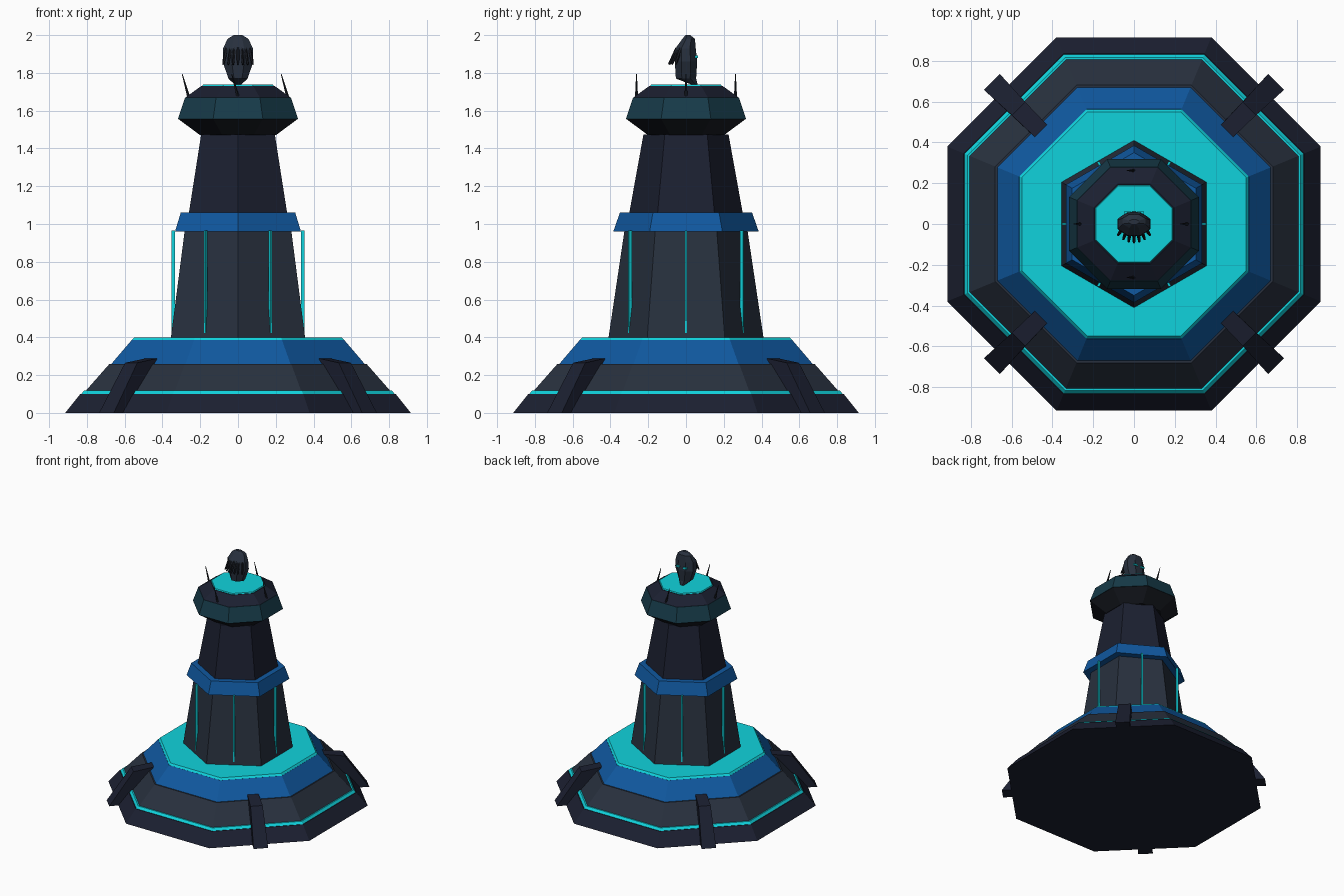
import bpy, bmesh
from math import pi, cos, sin
from mathutils import Vector, Matrix

if "Cube" in bpy.data.objects:
    bpy.data.objects.remove(bpy.data.objects["Cube"])


def mat(name, rgb):
    m = bpy.data.materials.new(name)
    m.diffuse_color = (*rgb, 1)
    m.use_nodes = True
    m.node_tree.nodes["Principled BSDF"].inputs["Base Color"].default_value = m.diffuse_color
    return m


NAVY = mat("navy", (0.011, 0.014, 0.030))
SLATE = mat("slate", (0.021, 0.030, 0.048))
BLUE = mat("blue", (0.005, 0.098, 0.35))
CYAN = mat("cyan", (0.005, 0.65, 0.72))
TEAL = mat("teal", (0.008, 0.042, 0.065))
BLACK = mat("charcoal", (0.009, 0.011, 0.016))


def finish(name, bm, material):
    bmesh.ops.recalc_face_normals(bm, faces=bm.faces)
    me = bpy.data.meshes.new(name)
    bm.to_mesh(me)
    bm.free()
    me.materials.append(material)
    ob = bpy.data.objects.new(name, me)
    bpy.context.collection.objects.link(ob)
    return ob


def loft(name, rings, n, start, material):
    """Skin n-sided rings given as (z, centre y, radius x, radius y)."""
    bm = bmesh.new()
    loops = [[bm.verts.new((rx * cos(start + 2 * pi * i / n),
                            cy + ry * sin(start + 2 * pi * i / n), z))
              for i in range(n)] for z, cy, rx, ry in rings]
    for a, b in zip(loops, loops[1:]):
        for i in range(n):
            j = (i + 1) % n
            bm.faces.new((a[i], a[j], b[j], b[i]))
    bm.faces.new(loops[0])
    bm.faces.new(loops[-1])
    return finish(name, bm, material)


def octagon(name, profile, material):
    # profile gives (z, distance to the flat side)
    k = 1 / cos(pi / 8)
    return loft(name, [(z, 0, a * k, a * k) for z, a in profile], 8, pi / 8, material)


def hexagon(name, profile, material):
    return loft(name, [(z, 0, r, r) for z, r in profile], 6, pi / 2, material)


def spike(name, a, b, r1, r2, sides, material):
    a, b = Vector(a), Vector(b)
    bm = bmesh.new()
    rot = (b - a).to_track_quat('Z', 'Y').to_matrix().to_4x4()
    bmesh.ops.create_cone(bm, cap_ends=True, segments=sides, radius1=r1, radius2=r2,
                          depth=(b - a).length,
                          matrix=Matrix.Translation((a + b) / 2) @ rot)
    return finish(name, bm, material)


def block(name, centre, size, angle, material):
    bm = bmesh.new()
    bmesh.ops.create_cube(bm, size=1, matrix=Matrix.Rotation(angle, 4, 'Z')
                          @ Matrix.Translation(centre) @ Matrix.Diagonal((*size, 1)))
    return finish(name, bm, material)


# stepped octagonal base
octagon("base_foot", [(0, 0.915), (0.10, 0.835)], NAVY)
octagon("base_light_ring", [(0.10, 0.83), (0.118, 0.815)], CYAN)
octagon("base_middle", [(0.118, 0.805), (0.26, 0.68)], SLATE)
octagon("base_upper", [(0.26, 0.67), (0.385, 0.563)], BLUE)
octagon("base_deck", [(0.385, 0.562), (0.40, 0.55)], CYAN)

# hexagonal shaft
hexagon("shaft_lower", [(0.40, 0.41), (0.97, 0.325)], SLATE)
hexagon("shaft_collar", [(0.96, 0.385), (1.06, 0.35)], BLUE)
hexagon("shaft_upper", [(1.06, 0.30), (1.475, 0.225)], NAVY)

# octagonal head
octagon("head_underside", [(1.47, 0.20), (1.555, 0.315)], BLACK)
octagon("head_band", [(1.555, 0.318), (1.67, 0.28)], TEAL)
octagon("head_cap", [(1.67, 0.278), (1.73, 0.195)], NAVY)
octagon("head_deck", [(1.73, 0.19), (1.738, 0.186)], CYAN)

# upright light strips, one per shaft side
for i in range(6):
    block(f"light_strip_{i}", (0.343, 0, 0.685), (0.018, 0.012, 0.56), i * pi / 3, CYAN)

# four buttresses on the base diagonals
for i in range(4):
    bm = bmesh.new()
    profile = [(0.62, 0.20, 0.042), (0.64, 0.29, 0.042), (0.80, 0.265, 0.046),
               (0.985, 0.0, 0.055), (0.80, 0.0, 0.046)]
    sides = [[bm.verts.new((r, s * w, z)) for r, z, w in profile] for s in (-1, 1)]
    for s in sides:
        bm.faces.new(s)
    for j in range(5):
        k = (j + 1) % 5
        bm.faces.new((sides[0][j], sides[0][k], sides[1][k], sides[1][j]))
    bmesh.ops.rotate(bm, verts=bm.verts, matrix=Matrix.Rotation(pi / 4 + i * pi / 2, 3, 'Z'))
    finish(f"buttress_{i}", bm, NAVY)

# thin leaning spikes around the head
for i in range(4):
    x, y = 0.262 * cos(i * pi / 2), 0.262 * sin(i * pi / 2)
    spike(f"spike_{i}", (x + 0.002, y, 1.665), (x - 0.034, y, 1.795), 0.009, 0.002, 5, BLACK)

# faceted bust with its chin towards the back
loft("bust", [(1.735, 0.05, 0.015, 0.014), (1.77, 0.0, 0.055, 0.058),
              (1.86, 0.0, 0.088, 0.064), (1.93, -0.002, 0.085, 0.058),
              (1.98, 0.014, 0.06, 0.036), (2.0, 0.01, 0.025, 0.014)], 8, pi / 8, SLATE)

# swept locks behind the bust
for i in range(7):
    t = (i - 3) / 3
    spike(f"lock_{i}", (0.06 * t, -0.047 + 0.02 * t * t, 1.93),
          (0.078 * t, -0.09 + 0.035 * t * t, 1.845), 0.010, 0.006, 5, BLACK)

# glowing eyes
for s in (-1, 1):
    block(f"eye_{s}", (s * 0.032, 0.056, 1.885), (0.03, 0.016, 0.013), 0, CYAN)
